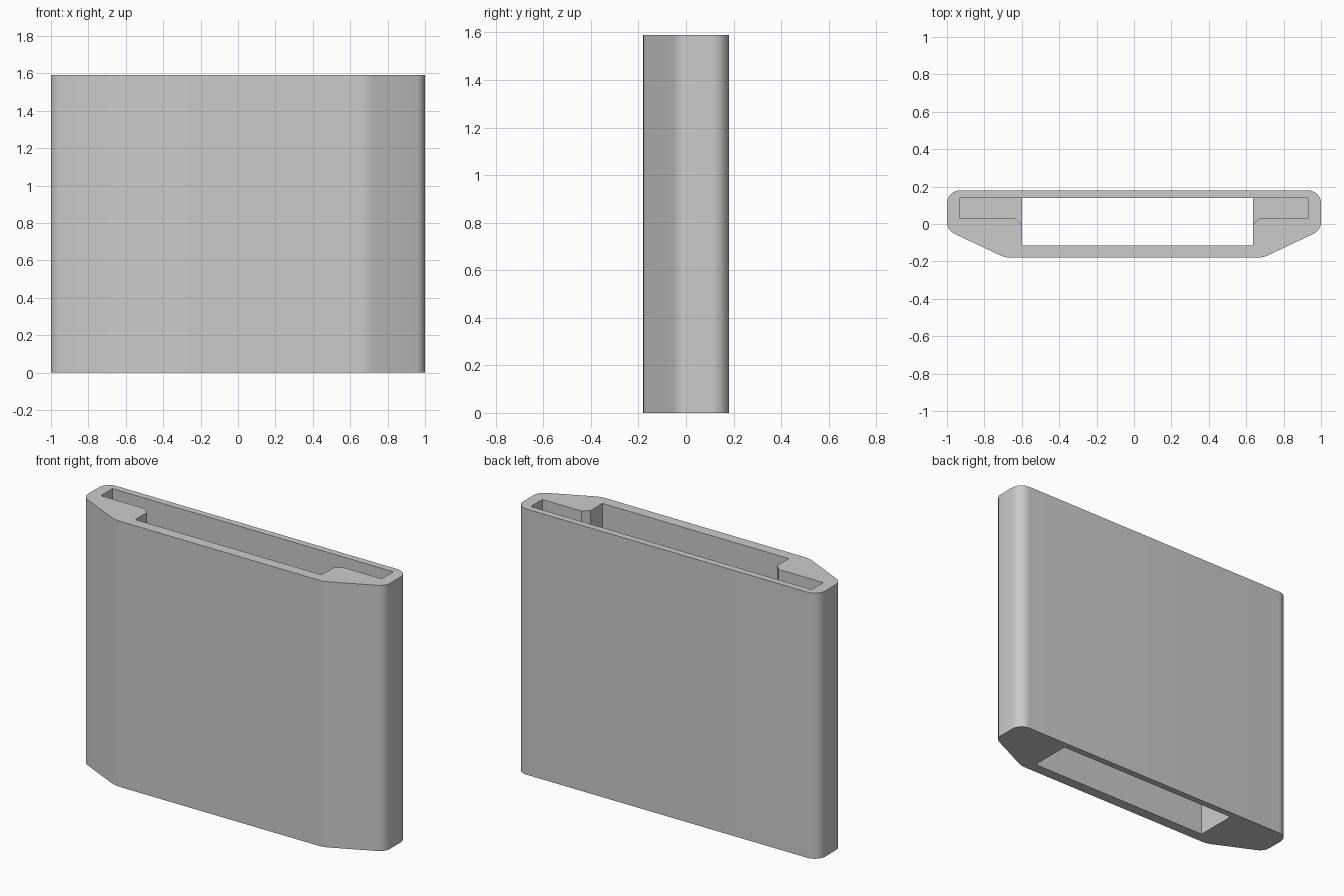
import bpy, bmesh, math
from mathutils import Vector

cube = bpy.data.objects.get("Cube")
if cube:
    bpy.data.objects.remove(cube, do_unlink=True)

HEIGHT = 1.59
LEDGE = 0.2

grey = bpy.data.materials.new("plain grey")
grey.use_nodes = True
colour = (0.6, 0.6, 0.6, 1)
grey.diffuse_color = colour
grey.node_tree.nodes["Principled BSDF"].inputs["Base Color"].default_value = colour


def fillet(corners, steps=8):
    """Round each (x, y, radius) corner of a closed outline."""
    pts = []
    for i, (x, y, r) in enumerate(corners):
        p = Vector((x, y))
        a = (Vector(corners[i - 1][:2]) - p).normalized()
        b = (Vector(corners[(i + 1) % len(corners)][:2]) - p).normalized()
        half = a.angle(b) / 2
        centre = p + (a + b).normalized() * r / math.sin(half)
        start = p + a * r / math.tan(half) - centre
        end = p + b * r / math.tan(half) - centre
        for k in range(steps + 1):
            pts.append(centre + start.lerp(end, k / steps).normalized() * r)
    return pts


def prism(name, outline, z0, z1):
    """Extrude a closed outline from z0 to z1."""
    bm = bmesh.new()
    face = bm.faces.new([bm.verts.new((x, y, z0)) for x, y in outline])
    top = bmesh.ops.extrude_face_region(bm, geom=[face])["geom"]
    bmesh.ops.translate(bm, vec=(0, 0, z1 - z0),
                        verts=[v for v in top if isinstance(v, bmesh.types.BMVert)])
    bmesh.ops.recalc_face_normals(bm, faces=bm.faces)
    mesh = bpy.data.meshes.new(name)
    bm.to_mesh(mesh)
    bm.free()
    obj = bpy.data.objects.new(name, mesh)
    bpy.context.collection.objects.link(obj)
    return obj


# Sleeve body with rounded corners and sloped front flanks
right_half = [(0.69, -0.18, 0.15), (1, -0.033, 0.07), (1, 0.18, 0.07)]
left_half = [(-x, y, r) for x, y, r in reversed(right_half)]
sleeve = prism("sleeve_body", fillet(right_half + left_half), 0, HEIGHT)
sleeve.data.materials.append(grey)

# Through window, and the wider slot that stops on side ledges
x0, x1, back, front = -0.60, 0.635, 0.14, -0.115
end, lip = 0.93, 0.03
window = [(x0, front), (x1, front), (x1, back), (x0, back)]
slot = [(x0, front), (x1, front), (x1, -0.005), (x1 + 0.035, lip), (end, lip),
        (end, back), (-end, back), (-end, lip), (x0 - 0.035, lip), (x0, -0.005)]
cutters = [prism("slot_cutter", slot, LEDGE, HEIGHT + 0.1),
           prism("window_cutter", window, -0.1, LEDGE + 0.1)]

bpy.ops.object.select_all(action="DESELECT")
sleeve.select_set(True)
bpy.context.view_layer.objects.active = sleeve
for cutter in cutters:
    cutter.hide_render = True
    cut = sleeve.modifiers.new(cutter.name, "BOOLEAN")
    cut.operation, cut.solver, cut.object = "DIFFERENCE", "EXACT", cutter
    bpy.ops.object.modifier_apply(modifier=cut.name)
    bpy.data.objects.remove(cutter, do_unlink=True)

bpy.ops.object.shade_smooth_by_angle(angle=math.radians(20))
